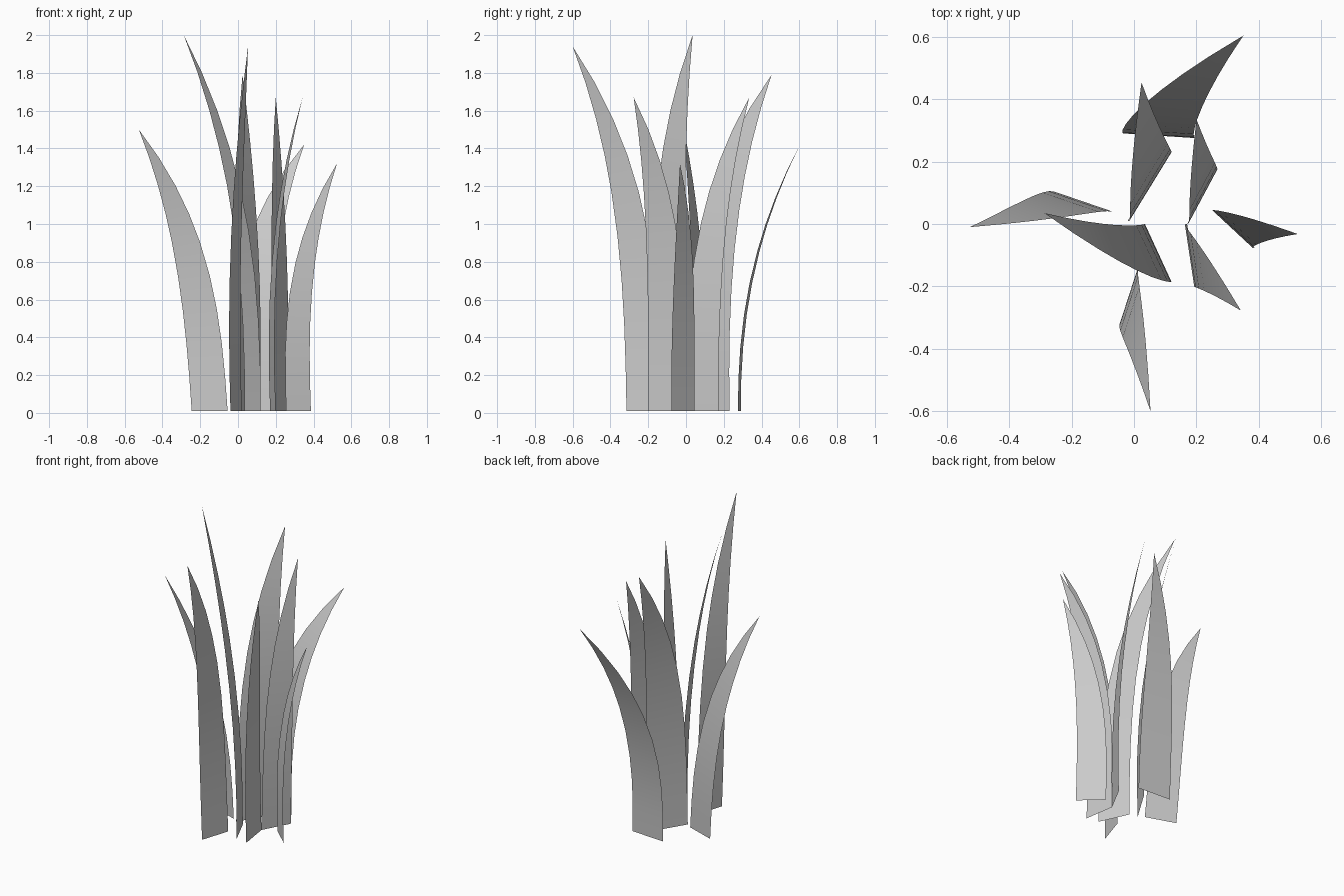
import bpy
from mathutils import Vector

cube = bpy.data.objects.get("Cube")
if cube:
    bpy.data.objects.remove(cube, do_unlink=True)

# One plain grey for every blade
grey = bpy.data.materials.new("leaf grey")
colour = (0.6, 0.6, 0.6, 1)
grey.diffuse_color = colour
grey.use_nodes = True
grey.node_tree.nodes["Principled BSDF"].inputs["Base Color"].default_value = colour

ROWS = (0, 0.12, 0.24, 0.36, 0.48, 0.6, 0.7, 0.8, 0.9)


def blade(name, trailing, leading, tip, height, lean=(0, 0)):
    """A thin leaf whose two base corners sweep up and over to one tip."""
    trailing, leading, tip, lean = map(Vector, (trailing, leading, tip, lean))
    across = (leading - trailing).normalized()
    outward = Vector((-across.y, across.x))

    def point(base, t):
        sweep = tip - base - lean
        p = (base + lean * t + across * sweep.dot(across) * t ** 3
             + outward * sweep.dot(outward) * t ** 2.3)
        return (p.x, p.y, 0.01 + (height - 0.01) * t)

    verts = [point(base, t) for t in ROWS for base in (trailing, leading)]
    verts.append((tip.x, tip.y, height))
    last = len(verts) - 1
    faces = [(i, i + 1, i + 3, i + 2) for i in range(0, last - 2, 2)]
    faces.append((last - 2, last - 1, last))
    mesh = bpy.data.meshes.new(name)
    mesh.from_pydata(verts, [], faces)
    mesh.materials.append(grey)
    mesh.shade_smooth()
    bpy.context.collection.objects.link(bpy.data.objects.new(name, mesh))


# Blades around the clump
blade("right_blade", (-.055, .035), (-.245, .1), (-.525, -.01), 1.5, (-.1, .05))
blade("tall_centre_blade", (.12, -.185), (.035, 0), (-.287, .035), 2.0)
blade("front_blade", (.02, -.13), (-.04, -.315), (.053, -.6), 1.94, (-.06, -.03))
blade("front_left_blade", (.17, 0), (.2, -.2), (.342, -.277), 1.67, (-.06, 0))
blade("left_blade", (.255, .045), (.386, -.077), (.524, -.032), 1.32, (-.05, -.01))
blade("back_left_blade", (.17, 0), (.262, .172), (.2, .335), 1.67, (.04, 0))
blade("back_centre_blade", (-.02, .01), (.115, .23), (.024, .453), 1.79, (.05, -.02))
blade("back_blade", (-.035, .29), (.195, .275), (.35, .603), 1.42, (-.03, 0))
